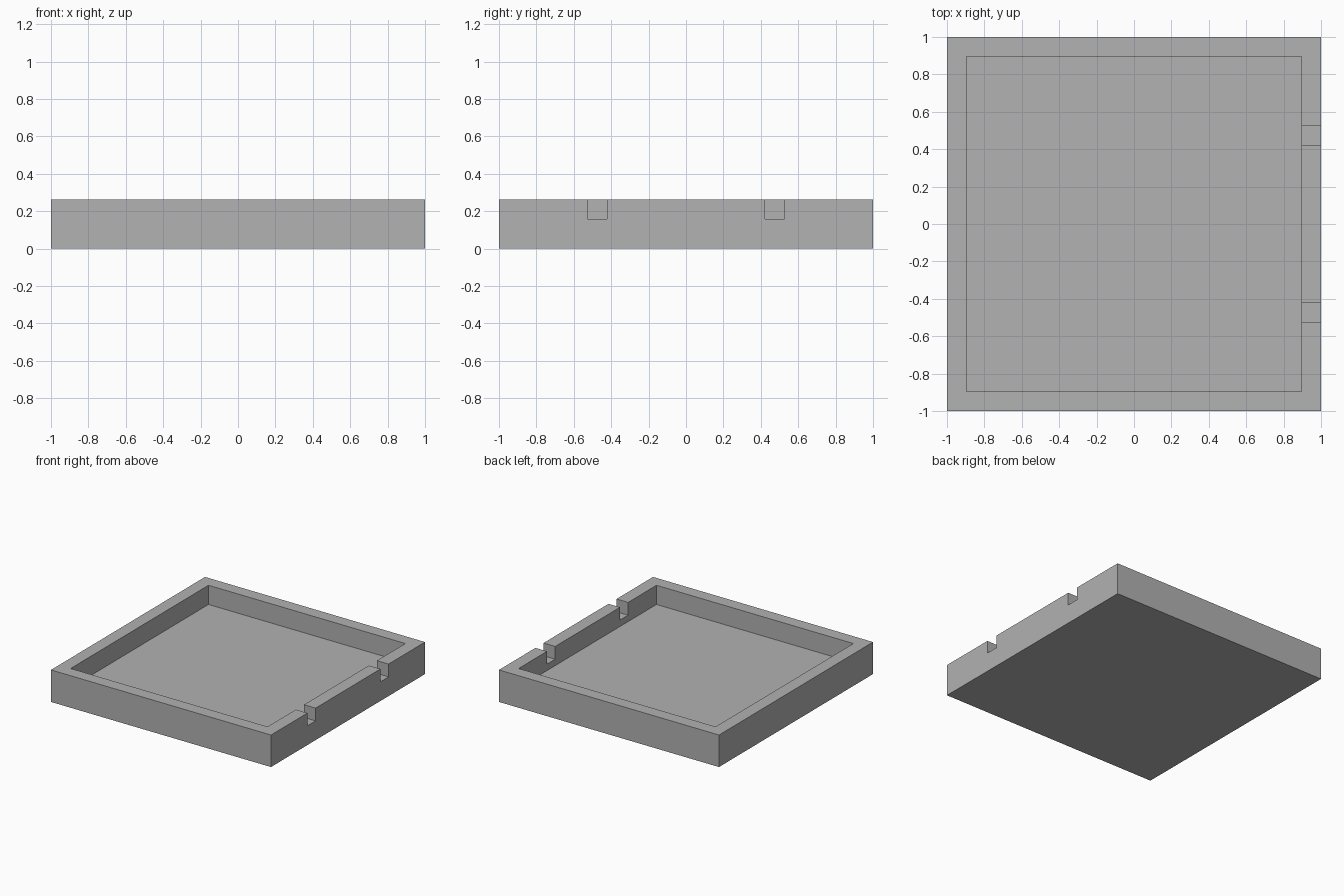
import bpy
import bmesh

if "Cube" in bpy.data.objects:
    bpy.data.objects.remove(bpy.data.objects["Cube"], do_unlink=True)

U = 2 / 19            # wall thickness
HEIGHT = 2.5 * U
NOTCH_Z = 1.5 * U
INNER = 1 - U

grey = bpy.data.materials.new("plain grey")
grey.use_nodes = True
colour = (0.445, 0.445, 0.445, 1)
grey.diffuse_color = colour
grey.node_tree.nodes["Principled BSDF"].inputs["Base Color"].default_value = colour


def box(name, low, high):
    """Box object spanning two opposite corners."""
    bm = bmesh.new()
    bmesh.ops.create_cube(bm, size=1)
    for v in bm.verts:
        v.co = [h if c > 0 else l for c, l, h in zip(v.co, low, high)]
    mesh = bpy.data.meshes.new(name)
    bm.to_mesh(mesh)
    bm.free()
    mesh.materials.append(grey)
    obj = bpy.data.objects.new(name, mesh)
    bpy.context.collection.objects.link(obj)
    return obj


def cut(target, cutter):
    """Subtract a hidden cutter from the target."""
    mod = target.modifiers.new(cutter.name, 'BOOLEAN')
    mod.operation = 'DIFFERENCE'
    mod.solver = 'EXACT'
    mod.object = cutter
    cutter.hide_render = True
    cutter.hide_set(True)


# Square tray with a sunken floor
tray = box("tray", (-1, -1, 0), (1, 1, HEIGHT))
cut(tray, box("recess_cutter", (-INNER, -INNER, U), (INNER, INNER, 1)))

# Two notches through the left (+x) rim
for side, y in (("front", -4.5 * U), ("back", 4.5 * U)):
    cut(tray, box(side + "_notch_cutter",
                  (INNER - U, y - U / 2, NOTCH_Z), (1 + U, y + U / 2, 1)))

# Apply the cuts and drop the cutters
bpy.context.view_layer.update()
graph = bpy.context.evaluated_depsgraph_get()
tray.data = bpy.data.meshes.new_from_object(tray.evaluated_get(graph))
cutters = [m.object for m in tray.modifiers]
tray.modifiers.clear()
for cutter in cutters:
    bpy.data.objects.remove(cutter, do_unlink=True)
tray.data.name = "tray"
